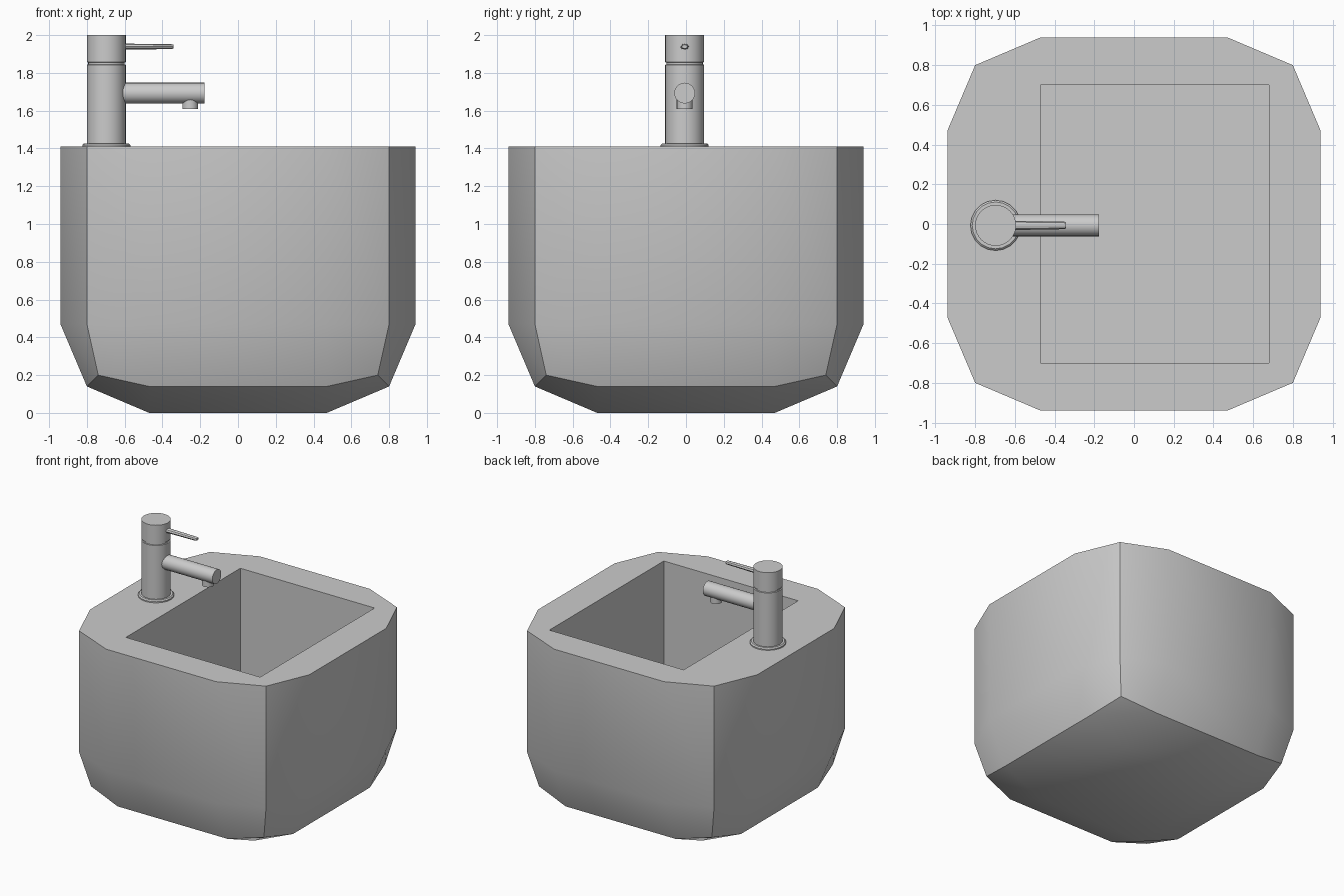
import bpy, bmesh
from math import pi, radians
from mathutils import Matrix, Vector

if "Cube" in bpy.data.objects:
    bpy.data.objects.remove(bpy.data.objects["Cube"])

TAP_X, TAP_Y = -0.697, -0.007


def finish(name, bm, angle=30):
    bmesh.ops.recalc_face_normals(bm, faces=bm.faces[:])
    mesh = bpy.data.meshes.new(name)
    bm.to_mesh(mesh)
    bm.free()
    ob = bpy.data.objects.new(name, mesh)
    bpy.context.collection.objects.link(ob)
    bpy.ops.object.select_all(action='DESELECT')
    ob.select_set(True)
    bpy.context.view_layer.objects.active = ob
    bpy.ops.object.shade_smooth_by_angle(angle=radians(angle))
    return ob


def lathe(name, profile, sides, matrix):
    """Closed solid of revolution from (radius, height) pairs."""
    bm = bmesh.new()
    rings = []
    for r, h in profile:
        c = bmesh.ops.create_circle(bm, segments=sides, radius=r,
                                    matrix=Matrix.Translation((0, 0, h)))
        rings.append(c['verts'])
    for a, b in zip(rings, rings[1:]):
        for i in range(sides):
            j = (i + 1) % sides
            bm.faces.new((a[i], a[j], b[j], b[i]))
    bm.faces.new(rings[0][::-1])
    bm.faces.new(rings[-1])
    bm.transform(matrix)
    return finish(name, bm)


# Basin: chunky rounded cube, three quads per side, open at the top
bm = bmesh.new()
bmesh.ops.create_cube(bm, size=2)
bmesh.ops.subdivide_edges(bm, edges=bm.edges[:], cuts=2, use_grid_fill=True)
outer_size = {1: 0.94, 2: 0.80, 3: 0.74}
for v in bm.verts:
    on_face = [abs(c) > 0.9 for c in v.co]
    s = outer_size[sum(on_face)]
    v.co = Vector([(s if f else 0.47) * (1 if c > 0 else -1)
                   for c, f in zip(v.co, on_face)])
    v.co.z += 0.94
bmesh.ops.delete(bm, geom=[v for v in bm.verts if v.co.z > 1.5], context='VERTS')
rim = [e for e in bm.edges if e.is_boundary]

# Basin: rectangular well and flat rim
corners = [(-0.47, -0.70), (0.68, -0.70), (0.68, 0.70), (-0.47, 0.70)]
top = [bm.verts.new((x, y, 1.41)) for x, y in corners]
low = [bm.verts.new((x, y, 0.35)) for x, y in corners]
for i in range(4):
    j = (i + 1) % 4
    bm.faces.new((top[i], top[j], low[j], low[i]))
    rim.append(bm.edges.get((top[i], top[j])))
bm.faces.new(low)
bmesh.ops.triangle_fill(bm, use_beauty=True, use_dissolve=False, edges=rim,
                        normal=(0, 0, 1))
finish("basin", bm)

# Tap column with its groove, and the base flange
at_tap = Matrix.Translation((TAP_X, TAP_Y, 0))
lathe("tap_column", [(0.103, 1.40), (0.103, 1.843), (0.096, 1.845), (0.096, 1.855),
                     (0.103, 1.857), (0.103, 2.0)], 32, at_tap)
lathe("tap_flange", [(0.127, 1.405), (0.127, 1.419), (0.118, 1.427), (0.10, 1.427)],
      20, at_tap)

# Spout pointing along +x, with outlet beneath
along_x = Matrix.Rotation(pi / 2, 4, 'Y')
lathe("tap_spout", [(0.055, 0.06), (0.055, 0.52)], 24,
      Matrix.Translation((TAP_X, TAP_Y, 1.693)) @ along_x)
lathe("tap_outlet", [(0.042, 1.61), (0.042, 1.68)], 20,
      Matrix.Translation((-0.253, TAP_Y, 0)))

# Lever: slim flattened rod, slightly tapered
flat = Matrix.Diagonal((0.68, 1, 1, 1))
lathe("tap_lever", [(0.024, 0.06), (0.019, 0.345), (0.015, 0.355)], 8,
      Matrix.Translation((TAP_X, TAP_Y, 1.939)) @ along_x @ flat)
